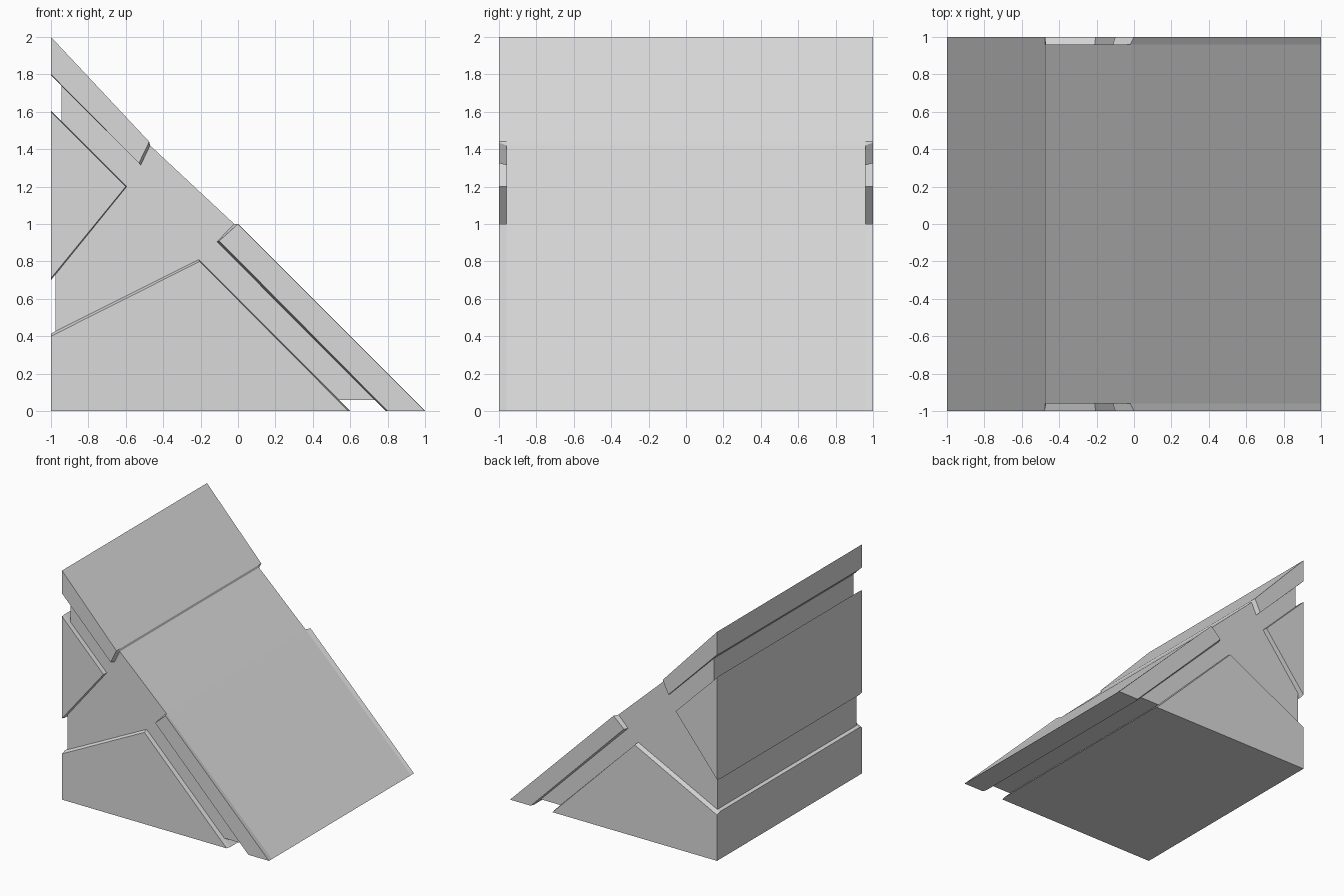
import bpy
import bmesh

default = bpy.data.objects.get("Cube")
if default:
    bpy.data.objects.remove(default, do_unlink=True)

grey = bpy.data.materials.new("light_grey")
grey.use_nodes = True
colour = (0.7, 0.7, 0.7, 1)
grey.diffuse_color = colour
grey.node_tree.nodes["Principled BSDF"].inputs["Base Color"].default_value = colour

FACE, CORE = 1.0, 0.96


def loft(name, sections):
    """Skin matching (x, z) outlines placed at successive y positions."""
    bm = bmesh.new()
    rings = [[bm.verts.new((x, y, z)) for x, z in outline] for y, outline in sections]
    for a, b in zip(rings, rings[1:]):
        for i in range(len(a)):
            j = (i + 1) % len(a)
            bm.faces.new((a[i], a[j], b[j], b[i]))
    bm.faces.new(rings[0])
    bm.faces.new(rings[-1])
    bmesh.ops.recalc_face_normals(bm, faces=bm.faces)
    mesh = bpy.data.meshes.new(name)
    bm.to_mesh(mesh)
    bm.free()
    mesh.materials.append(grey)
    obj = bpy.data.objects.new(name, mesh)
    bpy.context.collection.objects.link(obj)


def panel(name, outer, inner):
    """Full-width slab whose edges flare from the end face to the core."""
    loft(name, [(-FACE, outer), (-CORE, inner), (CORE, inner), (FACE, outer)])


# Recessed core, visible in the grooves between the panels
core = [(-0.975, 0.06), (0.8, 0.06), (0.02, 0.96), (-0.02, 1.0), (-0.47, 1.42),
        (-0.945, 1.85), (-0.945, 1.15), (-0.975, 1.15)]
loft("recessed_core", [(-CORE, core), (CORE, core)])

# Upper slope panel
panel("upper_slope_panel",
      [(-1, 2), (-1, 1.8), (-0.53, 1.325), (-0.477, 1.435), (-0.475, 1.44)],
      [(-1, 2), (-1, 1.795), (-0.52, 1.315), (-0.47, 1.42), (-0.475, 1.44)])

# Lower slope panel
panel("lower_slope_panel",
      [(1, 0), (0, 1), (-0.1, 0.91), (0.8, 0)],
      [(1, 0), (-0.02, 1), (-0.113, 0.905), (0.79, 0)])

# Triangular panel on the upright side
panel("upright_panel",
      [(-1, 1.6), (-0.6, 1.2), (-1, 0.71)],
      [(-1, 1.605), (-0.595, 1.2), (-1, 0.7)])

# Large base panel
panel("base_panel",
      [(-1, 0), (0.59, 0), (-0.205, 0.8), (-1, 0.4)],
      [(-1, 0), (0.6, 0), (-0.21, 0.81), (-1, 0.415)])
